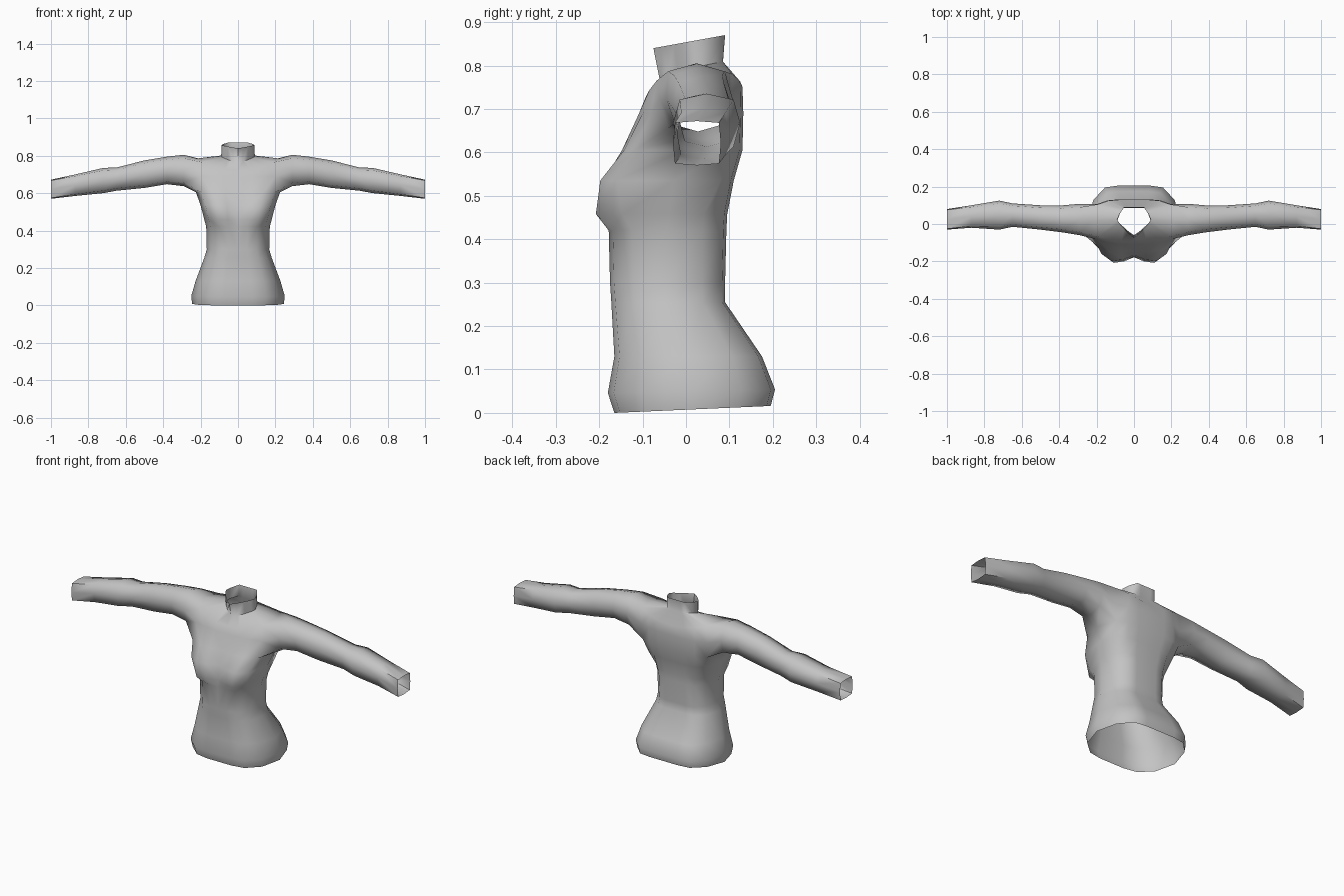
import bpy, bmesh

cube = bpy.data.objects.get("Cube")
if cube:
    bpy.data.objects.remove(cube, do_unlink=True)

# Plain grey material
grey = bpy.data.materials.new("plain grey")
grey.use_nodes = True
colour = (0.55, 0.55, 0.55, 1)
grey.diffuse_color = colour
bsdf = next(n for n in grey.node_tree.nodes if n.type == 'BSDF_PRINCIPLED')
bsdf.inputs["Base Color"].default_value = colour

# Unit half-sections from front centre, round the left side, to back centre
U = (0, 0.3, 0.6, 0.87, 1, 0.87, 0.62, 0.35, 0)
BODY_V = (-1, -1, -0.93, None, 0, None, 0.95, 1, 1)
NECK_V = (-1, -0.75, -0.42, -0.1, 0.15, 0.55, 1, 1, 1)
BUST = (0, 0.6, 1, 0.6, 0, 0, 0, 0, 0)

# Trunk rows: height, half width, front y, back y, bust, side lift, back tilt
TRUNK = [
    (0.008, 0.245, -0.165, 0.195, 0, 0, 0.008),
    (0.05, 0.25, -0.18, 0.205, 0, 0, 0.004),
    (0.13, 0.227, -0.165, 0.175, 0, 0, 0),
    (0.255, 0.18, -0.172, 0.09, 0, 0, 0),
    (0.30, 0.167, -0.175, 0.09, 0, 0, 0),
    (0.42, 0.17, -0.178, 0.093, 0, 0, 0),
    (0.458, 0.18, -0.175, 0.095, 0.042, 0, 0),
    (0.535, 0.2, -0.165, 0.11, 0.042, 0, 0),
    (0.605, 0.225, -0.14, 0.13, 0.012, 0, 0),
    (0.69, 0.23, -0.108, 0.132, 0, 0, 0),
    (0.735, 0.22, -0.092, 0.13, 0, 0.05, 0.01),
]
NECK = [
    (0.785, 0.09, -0.06, 0.085, 0, 0.008, 0.021),
    (0.855, 0.088, -0.075, 0.09, 0, 0, 0.015),
]
# Arm rings: x, front y, back y, bottom z, top z, corner squareness
ARM = [
    (0.29, -0.06, 0.108, 0.637, 0.805, 0.78),
    (0.38, -0.045, 0.1, 0.648, 0.795, 0.78),
    (0.5, -0.03, 0.1, 0.628, 0.775, 0.8),
    (0.65, -0.015, 0.11, 0.613, 0.737, 0.8),
    (0.72, -0.03, 0.125, 0.6, 0.735, 0.8),
    (0.87, -0.02, 0.1, 0.585, 0.7, 0.85),
    (1.0, -0.03, 0.08, 0.57, 0.672, 0.92),
]

bm = bmesh.new()


def half_ring(row, pattern):
    z, w, front, back, bust, lift, tilt = row
    mid, half = (front + back) / 2, (back - front) / 2
    square = 0.6 if z < 0.5 else 0.78
    ring = []
    for i, (u, v) in enumerate(zip(U, pattern)):
        if v is None:
            v = -square if i < 4 else square
        ring.append(bm.verts.new((u * w, mid + v * half - bust * BUST[i],
                                  z + lift * u * u + tilt * v)))
    return ring


def arm_ring(x, front, back, bottom, top, c):
    my, mz = (front + back) / 2, (bottom + top) / 2
    hy, hz = (back - front) / 2, (top - bottom) / 2
    shape = ((-c, -c), (0, -1), (c, -c), (1, 0), (c, c), (0, 1), (-c, c), (-1, 0))
    return [bm.verts.new((x, my + a * hy, mz + b * hz)) for a, b in shape]


# Trunk and neck, leaving an armhole of two by two faces
rows = [half_ring(r, BODY_V) for r in TRUNK] + [half_ring(r, NECK_V) for r in NECK]
for j in range(len(rows) - 1):
    for i in range(8):
        if j in (8, 9) and i in (3, 4):
            continue
        bm.faces.new((rows[j][i], rows[j][i + 1], rows[j + 1][i + 1], rows[j + 1][i]))

# Arm, grown from the rim of the armhole
rim = [rows[j][i] for j, i in
       ((8, 3), (8, 4), (8, 5), (9, 5), (10, 5), (10, 4), (10, 3), (9, 3))]
rings = [rim] + [arm_ring(*a) for a in ARM]
for a, b in zip(rings, rings[1:]):
    for k in range(8):
        n = (k + 1) % 8
        bm.faces.new((a[k], a[n], b[n], b[k]))

mesh = bpy.data.meshes.new("upper_body")
bm.to_mesh(mesh)
bm.free()
mesh.materials.append(grey)
body = bpy.data.objects.new("upper_body", mesh)
bpy.context.collection.objects.link(body)

# Mirror to the other side and shade smoothly
mirror = body.modifiers.new("mirror", 'MIRROR')
mirror.use_clip = True
mirror.merge_threshold = 0.0005
bpy.ops.object.select_all(action='DESELECT')
body.select_set(True)
bpy.context.view_layer.objects.active = body
bpy.ops.object.modifier_apply(modifier="mirror")
bpy.ops.object.shade_smooth_by_angle(angle=1.2)
